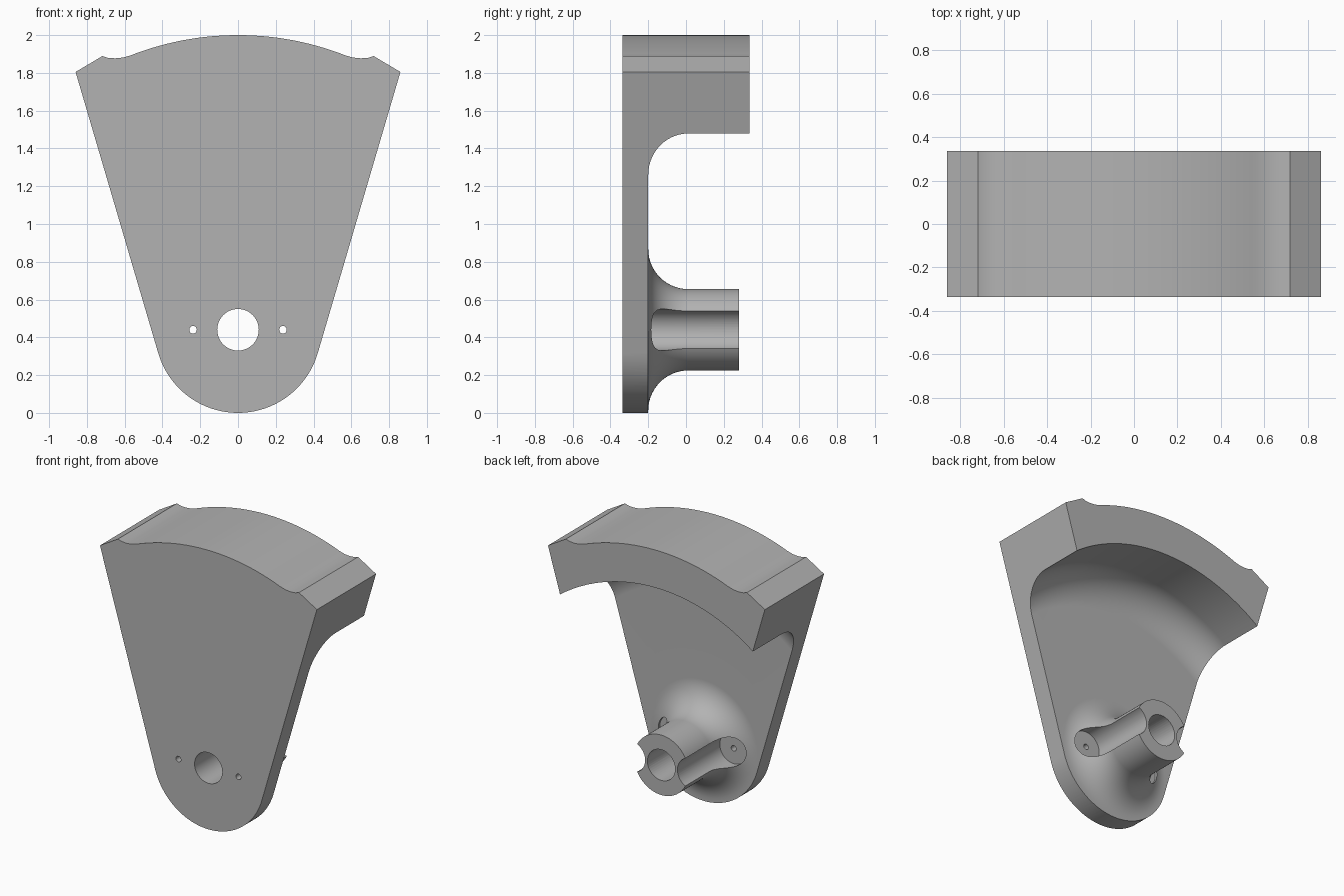
import bpy, bmesh
from math import sin, cos, pi, radians, asin
from mathutils import Matrix, Vector

if "Cube" in bpy.data.objects:
    bpy.data.objects.remove(bpy.data.objects["Cube"], do_unlink=True)

HUB_Z = 0.44          # height of the hub axis, which runs along y
FRONT, BACK = -0.335, 0.335
PLATE_BACK = -0.2     # back surface of the thin web
FILLET = 0.213
HUB_R, HUB_END = 0.215, 0.28
RIM_IN, RIM_OUT = 1.29, 1.56

grey = bpy.data.materials.new("plain grey")
grey.use_nodes = True
colour = (0.45, 0.45, 0.45, 1)
grey.diffuse_color = colour
grey.node_tree.nodes["Principled BSDF"].inputs["Base Color"].default_value = colour


def finish(bm, name):
    bmesh.ops.recalc_face_normals(bm, faces=bm.faces)
    mesh = bpy.data.meshes.new(name)
    bm.to_mesh(mesh)
    bm.free()
    obj = bpy.data.objects.new(name, mesh)
    obj.data.materials.append(grey)
    bpy.context.collection.objects.link(obj)
    return obj


def arc(cx, cy, r, start, end, steps):
    angles = [radians(start + (end - start) * i / steps) for i in range(steps + 1)]
    return [(cx + r * cos(a), cy + r * sin(a)) for a in angles]


def rod(name, x, r, y0, y1, sides=48):
    bm = bmesh.new()
    place = Matrix.Translation((x, (y0 + y1) / 2, HUB_Z)) @ Matrix.Rotation(pi / 2, 4, "X")
    bmesh.ops.create_cone(bm, cap_ends=True, segments=sides, radius1=r, radius2=r,
                          depth=y1 - y0, matrix=place)
    return finish(bm, name)


# Sector outline: rounded foot, straight sides, notched and curved top
foot = arc(0, HUB_Z, HUB_Z, -90, -16.4, 20)
notch = [(0.86, 1.805), (0.718, 1.889), (0.69, 1.88), (0.65, 1.877), (0.61, 1.881)]
crown_start = 90 - asin(0.57 / RIM_OUT) * 180 / pi
crown = arc(0, HUB_Z, RIM_OUT, crown_start, 90, 20)
half = foot + notch + crown
outline = half + [(-x, z) for x, z in reversed(half[1:-1])]

# Solid block with the outline, full depth
bm = bmesh.new()
face = bm.faces.new([bm.verts.new((x, FRONT, z)) for x, z in outline])
sweep = bmesh.ops.extrude_face_region(bm, geom=[face])
moved = [v for v in sweep["geom"] if isinstance(v, bmesh.types.BMVert)]
bmesh.ops.translate(bm, verts=moved, vec=(0, BACK - FRONT, 0))
body = finish(bm, "sector_body")

# Turned pocket between hub and rim, with a fillet at each side
fillet_y = PLATE_BACK + FILLET
profile = [(0, 0.5), (0, HUB_END), (HUB_R, HUB_END)]
profile += arc(HUB_R + FILLET, fillet_y, FILLET, 180, 270, 14)
profile += arc(RIM_IN - FILLET, fillet_y, FILLET, 270, 360, 14)
profile += [(RIM_IN, 0.5)]
bm = bmesh.new()
ring = [bm.verts.new((r, y, HUB_Z)) for r, y in profile]
edges = [bm.edges.new(pair) for pair in zip(ring, ring[1:] + ring[:1])]
bmesh.ops.spin(bm, geom=ring + edges, cent=(0, 0, HUB_Z), axis=(0, 1, 0),
               angle=2 * pi, steps=128)
bmesh.ops.remove_doubles(bm, verts=bm.verts, dist=0.0001)
loose = [e for e in bm.edges if not e.link_faces]
bmesh.ops.delete(bm, geom=loose, context="EDGES")
cutters = [finish(bm, "pocket_cutter")]

# Shaft bore, screw holes and the screw head grooves beside the hub
cutters.append(rod("bore_cutter", 0, 0.11, -0.6, 0.6))
for side, x in (("left", 0.238), ("right", -0.238)):
    cutters.append(rod(side + "_groove_cutter", x, 0.11, PLATE_BACK, 0.6))
    cutters.append(rod(side + "_screw_cutter", x, 0.02, -0.6, 0.6, 20))

bpy.ops.object.select_all(action="DESELECT")
bpy.context.view_layer.objects.active = body
body.select_set(True)
for cutter in cutters:
    cutter.hide_render = True
    cut = body.modifiers.new(cutter.name, "BOOLEAN")
    cut.operation = "DIFFERENCE"
    cut.solver = "EXACT"
    cut.object = cutter
    bpy.ops.object.modifier_apply(modifier=cut.name)
    bpy.data.objects.remove(cutter, do_unlink=True)

# Smooth curves, crisp edges and flat faces
bpy.ops.object.shade_smooth_by_angle(angle=radians(25))
weighted = body.modifiers.new("flat_faces", "WEIGHTED_NORMAL")
weighted.keep_sharp = True
